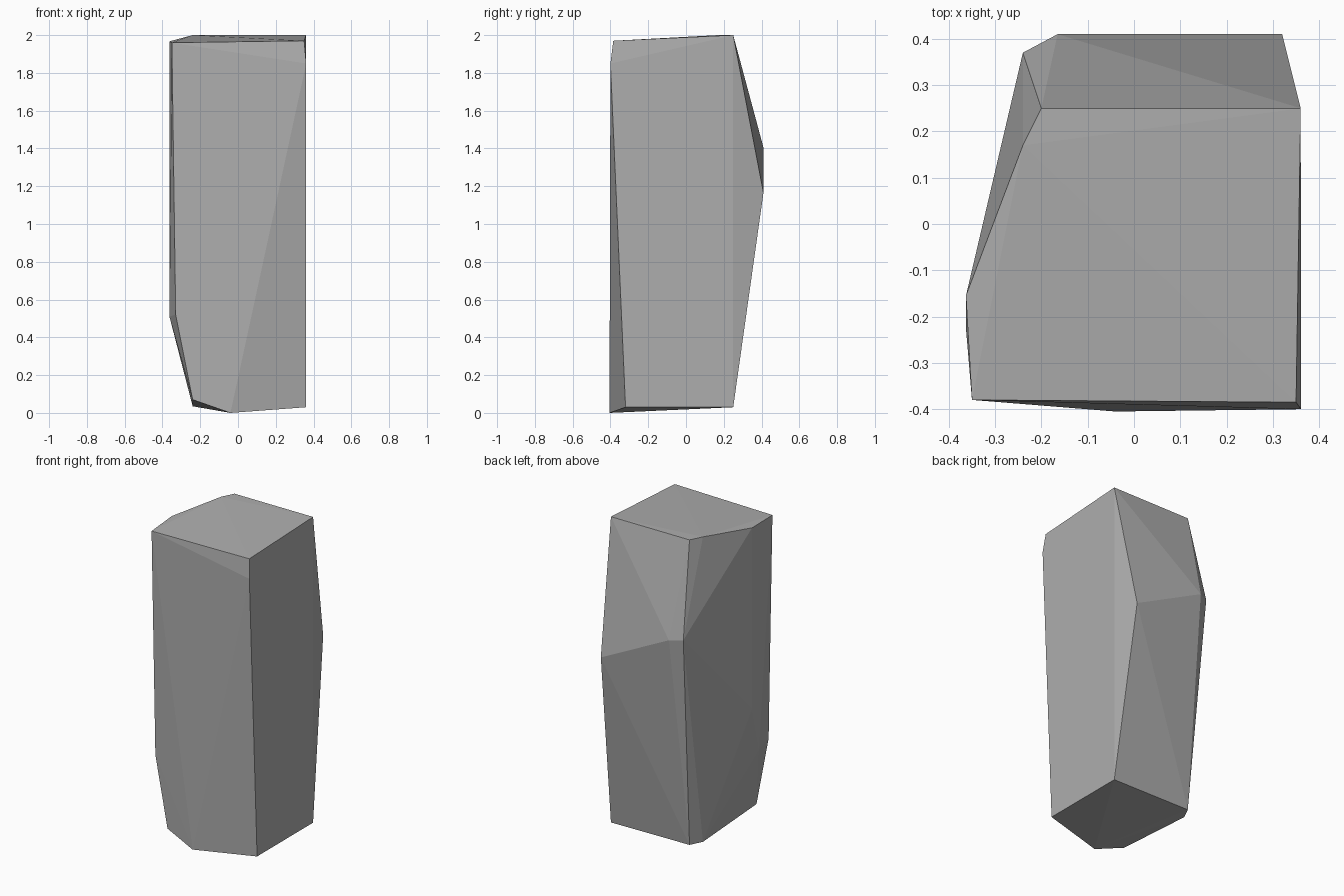
import bpy
import bmesh
from mathutils import Vector

# Remove the default cube
default_cube = bpy.data.objects.get("Cube")
if default_cube:
    bpy.data.objects.remove(default_cube, do_unlink=True)


def make_material(name, color):
    material = bpy.data.materials.new(name)
    material.use_nodes = True
    material.diffuse_color = color
    material.node_tree.nodes["Principled BSDF"].inputs["Base Color"].default_value = color
    return material


def convex_stone(name, corners, material):
    """Wrap a flat-shaded convex shell around the corner points."""
    bm = bmesh.new()
    for corner in corners:
        bm.verts.new(Vector(corner))
    result = bmesh.ops.convex_hull(bm, input=bm.verts[:])
    unused = {g for g in result["geom_interior"] + result["geom_unused"]
              if isinstance(g, bmesh.types.BMVert)}
    bmesh.ops.delete(bm, geom=list(unused), context="VERTS")
    bmesh.ops.recalc_face_normals(bm, faces=bm.faces[:])
    mesh = bpy.data.meshes.new(name)
    bm.to_mesh(mesh)
    bm.free()
    mesh.materials.append(material)
    stone = bpy.data.objects.new(name, mesh)
    bpy.context.collection.objects.link(stone)
    return stone


# Sloping top cap
top_corners = [
    (-.35, -.38, 1.96), (.35, -.385, 1.97), (.36, .25, 2),
    (-.2, .25, 2), (-.24, .17, 2), (-.363, -.155, 1.967),
]
# Chipped front right edge
chip_corners = [(.361, -.4, 1.85)]
# Ridge across the back
back_ridge = [(.32, .41, 1.165), (-.165, .41, 1.405), (-.24, .37, 1.41)]
# Bevelled side
side_corners = [(-.33, -.37, .52), (-.363, -.225, .51), (-.363, -.155, .8)]
# Pointed base
base_corners = [
    (-.24, -.375, .07), (-.04, -.405, 0), (.36, -.32, .03),
    (.36, .25, .03), (-.2, .25, .035), (-.24, .17, .035),
]

stone_grey = make_material("stone grey", (.42, .42, .42, 1))
convex_stone("stone_pillar",
             top_corners + chip_corners + back_ridge + side_corners + base_corners,
             stone_grey)
